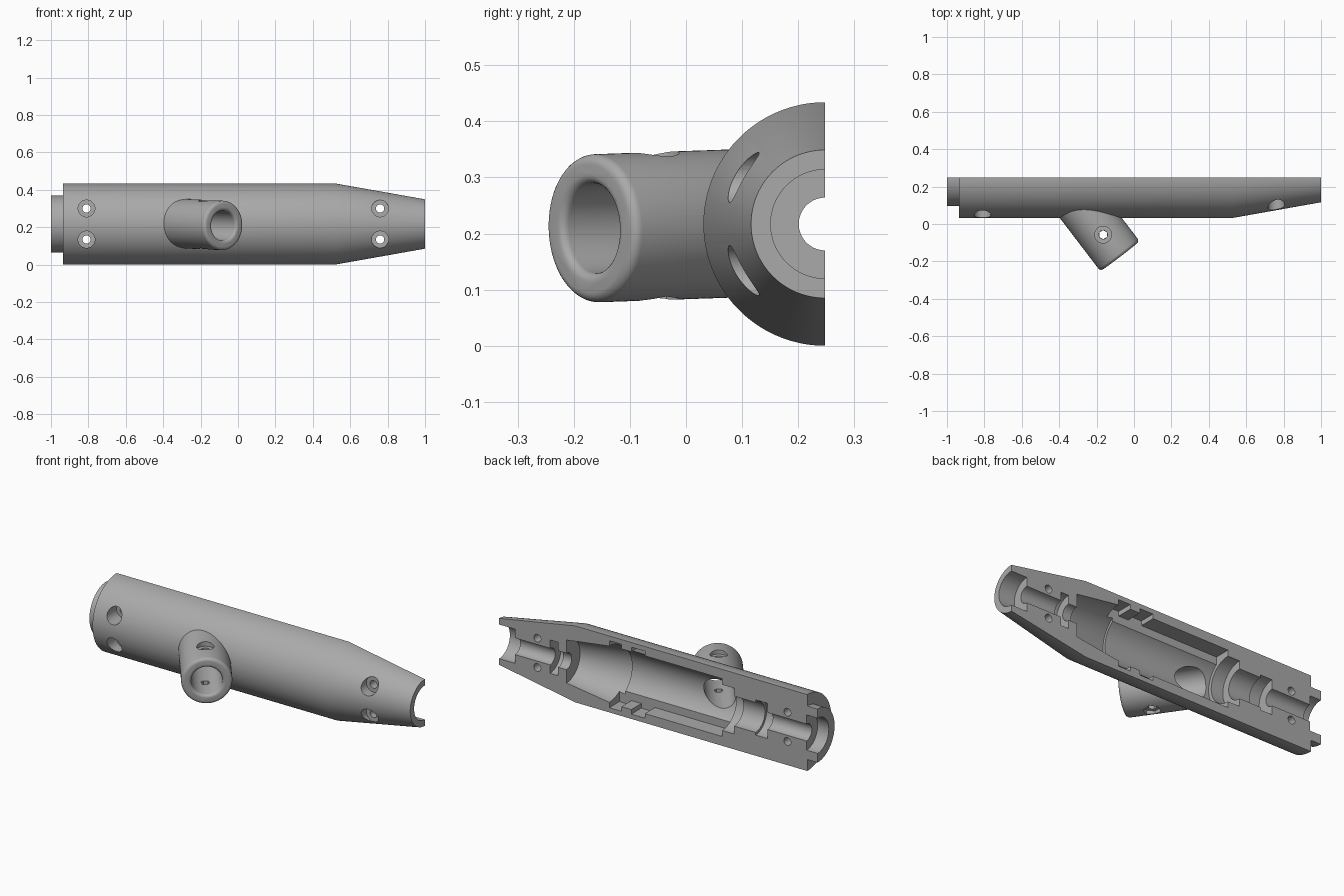
import bpy, bmesh, math
from mathutils import Vector

CY, CZ = 0.248, 0.217          # main axis, lying on the split plane
X_AXIS = (1, 0, 0)

cube = bpy.data.objects.get("Cube")
if cube:
    bpy.data.objects.remove(cube, do_unlink=True)

grey = bpy.data.materials.new("plain grey")
grey.use_nodes = True
grey.diffuse_color = (0.4, 0.4, 0.4, 1)
grey.node_tree.nodes["Principled BSDF"].inputs["Base Color"].default_value = grey.diffuse_color


def make_object(name, bm):
    bmesh.ops.recalc_face_normals(bm, faces=bm.faces)
    mesh = bpy.data.meshes.new(name)
    bm.to_mesh(mesh)
    bm.free()
    mesh.materials.append(grey)
    obj = bpy.data.objects.new(name, mesh)
    bpy.context.collection.objects.link(obj)
    return obj


def lathe(name, profile, origin, axis, sides=96):
    """Solid of revolution from (distance along axis, radius) pairs."""
    bm = bmesh.new()
    turn = Vector((0, 0, 1)).rotation_difference(Vector(axis).normalized())
    origin = Vector(origin)
    rings = []
    for d, r in profile:
        ring = []
        for i in range(sides):
            a = math.tau * (i + 0.5) / sides
            ring.append(bm.verts.new(origin + turn @ Vector((r * math.cos(a), r * math.sin(a), d))))
        rings.append(ring)
    for lo, hi in zip(rings, rings[1:]):
        for i in range(sides):
            j = (i + 1) % sides
            bm.faces.new((lo[i], lo[j], hi[j], hi[i]))
    bm.faces.new(rings[0])
    bm.faces.new(rings[-1])
    return make_object(name, bm)


def box(name, lo, hi):
    bm = bmesh.new()
    bmesh.ops.create_cube(bm, size=1)
    for v in bm.verts:
        v.co = Vector([l + (c + 0.5) * (h - l) for l, h, c in zip(lo, hi, v.co)])
    return make_object(name, bm)


def combine(target, other, operation):
    mod = target.modifiers.new(operation.lower(), "BOOLEAN")
    mod.operation, mod.solver, mod.object = operation, "EXACT", other
    bpy.context.view_layer.objects.active = target
    bpy.ops.object.modifier_apply(modifier=mod.name)
    bpy.data.objects.remove(other, do_unlink=True)


def cut(other):
    combine(body, other, "DIFFERENCE")


# Outer shell: neck, barrel and tapered nose
axis_origin = (0, CY, CZ)
body = lathe("housing_half", [(-1, 0.152), (-0.935, 0.152), (-0.935, 0.217),
                              (0.52, 0.217), (1, 0.132)], axis_origin, X_AXIS, 128)

# Angled side tube with rounded rim
tip, direction = (-0.075, -0.172, 0.209), (0.607, -0.795, -0.028)
R, F = 0.132, 0.018
rim = [(-F + F * math.sin(t), R - F + F * math.cos(t))
       for t in (math.pi / 2 * i / 6 for i in range(7))]
combine(body, lathe("side_tube", [(-0.42, R)] + rim, tip, direction), "UNION")

# Stepped inner bore
steps = [(-1.1, -0.93, 0.1), (-0.93, -0.685, 0.048), (-0.685, -0.61, 0.1),
         (-0.61, -0.475, 0.085), (-0.475, -0.4, 0.13), (-0.4, 0.27, 0.15)]
profile = [p for a, b, r in steps for p in ((a, r), (b, r))]
profile += [(0.27, 0.165), (0.577, 0.122)]
for a, b, r in [(0.577, 0.63, 0.047), (0.63, 0.68, 0.095), (0.68, 0.9, 0.047), (0.9, 1.1, 0.097)]:
    profile += [(a, r), (b, r)]
cut(lathe("bore_cutter", profile, axis_origin, X_AXIS))

# Rectangular tray and the two pairs of locking grooves
for x0, x1, half in [(-0.4, 0.275, 0.164), (0.232, 0.308, 0.19), (0.085, 0.17, 0.19)]:
    cut(box("tray_cutter", (x0, CY - 0.09, CZ - half), (x1, CY + 0.1, CZ + half)))

# Side tube bore with softened mouth, opening into the tray
B, G = 0.08, 0.015
mouth = [(-G + G * math.sin(t), B + G - G * math.cos(t))
         for t in (math.pi / 2 * i / 5 for i in range(6))]
cut(lathe("tube_bore_cutter", [(-0.45, B)] + mouth + [(0.1, B + G)], tip, direction))

# Screw holes with recessed heads
for x in (-0.81, 0.76):
    for dz in (-0.083, 0.083):
        cut(lathe("screw_cutter", [(-0.2, 0.045), (0.13, 0.045), (0.13, 0.022), (0.4, 0.022)],
                  (x, 0, CZ + dz), (0, 1, 0), 32))

# Clamp screw across the side tube: round head above, hexagonal pocket below
clamp = (-0.165, -0.057, 0)
cut(lathe("clamp_cutter", [(0.15, 0.023), (0.32, 0.023), (0.32, 0.045), (0.4, 0.045)],
          clamp, (0, 0, 1), 32))
cut(lathe("nut_cutter", [(0, 0.045), (0.105, 0.045), (0.105, 0.024), (0.2, 0.024)],
          clamp, (0, 0, 1), 6))

# Split along the main axis
cut(box("split_cutter", (-2, CY, -1), (2, CY + 1, 1)))

bpy.ops.object.select_all(action="DESELECT")
body.select_set(True)
bpy.context.view_layer.objects.active = body
bpy.ops.object.shade_smooth_by_angle(angle=math.radians(30))
